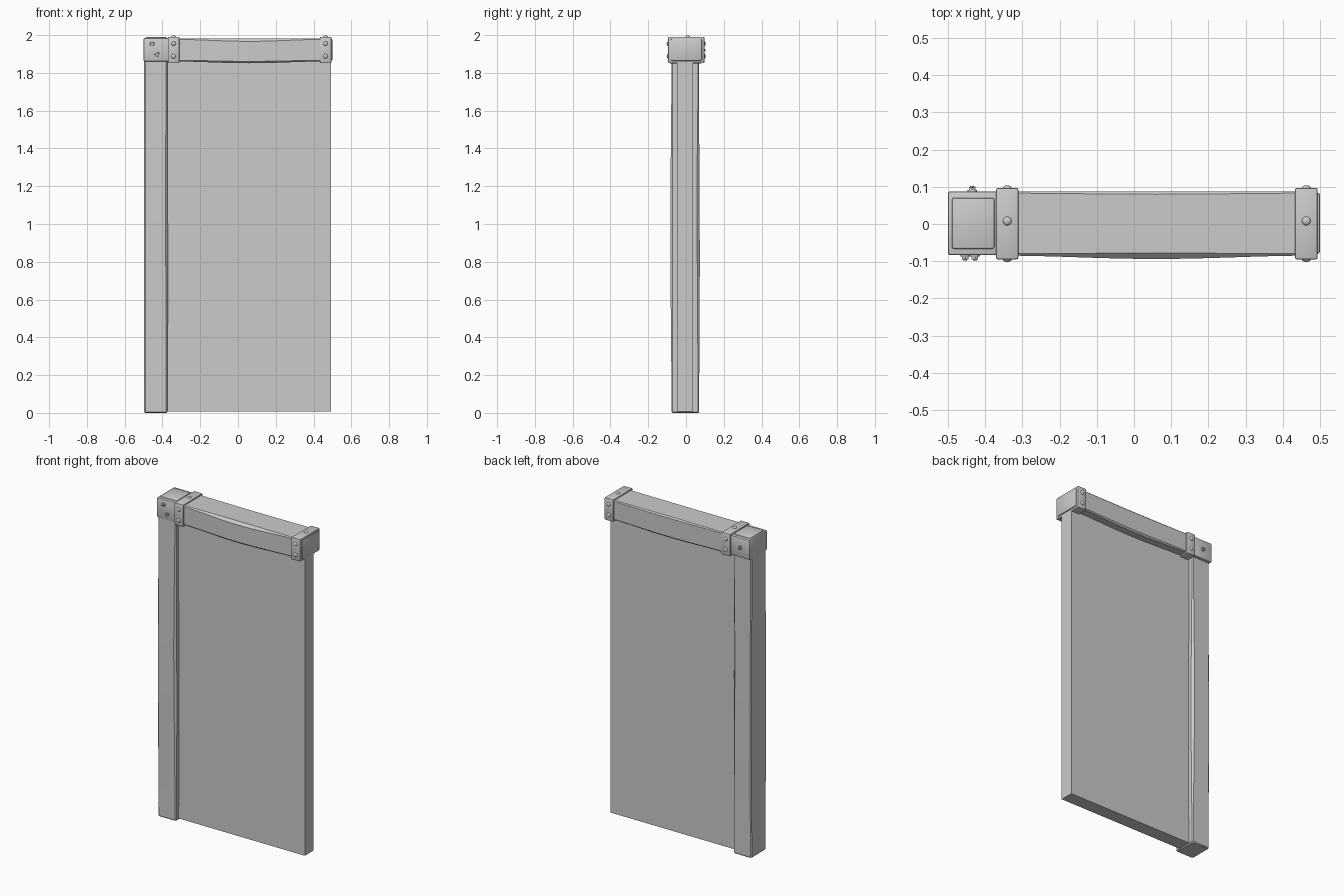
import bpy, bmesh, math
from mathutils import Matrix, Vector

if "Cube" in bpy.data.objects:
    bpy.data.objects.remove(bpy.data.objects["Cube"])


def finish(name, bm, smooth=False):
    bmesh.ops.recalc_face_normals(bm, faces=bm.faces)
    mesh = bpy.data.meshes.new(name)
    bm.to_mesh(mesh)
    bm.free()
    ob = bpy.data.objects.new(name, mesh)
    bpy.context.collection.objects.link(ob)
    if smooth:
        bpy.context.view_layer.objects.active = ob
        ob.select_set(True)
        bpy.ops.object.shade_smooth_by_angle(angle=math.radians(35))
        ob.select_set(False)
    return ob


def box(name, x, y, z, bevel=0.0):
    bm = bmesh.new()
    bmesh.ops.create_cube(bm, size=1)
    for v in bm.verts:
        v.co = Vector([(r[0] + r[1]) / 2 + c * (r[1] - r[0])
                       for r, c in zip((x, y, z), v.co)])
    if bevel:
        bmesh.ops.bevel(bm, geom=bm.edges[:], offset=bevel, segments=2,
                        profile=0.5, affect='EDGES')
    return finish(name, bm, bevel > 0)


def section(a0, a1, b0, b1, cuts):
    """Chamfered rectangle; cuts in order (a0,b0) (a1,b0) (a1,b1) (a0,b1)."""
    c = cuts
    return [(a0, b0 + c[0]), (a0 + c[0], b0), (a1 - c[1], b0), (a1, b0 + c[1]),
            (a1, b1 - c[2]), (a1 - c[2], b1), (a0 + c[3], b1), (a0, b1 - c[3])]


def loft(name, rings):
    bm = bmesh.new()
    rows = [[bm.verts.new(p) for p in r] for r in rings]
    n = len(rows[0])
    for r, s in zip(rows, rows[1:]):
        for i in range(n):
            bm.faces.new((r[i], r[(i + 1) % n], s[(i + 1) % n], s[i]))
    bm.faces.new(rows[0])
    bm.faces.new(rows[-1])
    return finish(name, bm, True)


def bump(t):
    return math.sin(math.pi * min(max(t, 0), 1)) ** 2


# Wall panel
box("wall_panel", (-0.40, 0.493), (-0.048, 0.036), (0.008, 1.88))

# Upright post with slightly worn, bowed faces
rings = []
for i in range(15):
    t = i / 14
    z = 0.006 + t * 1.894
    b = bump(t)
    s = section(-0.497, -0.374 + 0.003 * bump(t * 1.3), -0.077 - 0.006 * b,
                0.070 + 0.003 * bump(t * 1.4 - 0.1),
                (0.006, 0.006 + 0.006 * b, 0.006 + 0.008 * b, 0.006))
    if i == 0:
        rings.append([(-0.435 + (a + 0.435) * 0.92, y * 0.92, 0) for a, y in s])
    rings.append([(a, y, z) for a, y in s])
loft("post", rings)

# Raised top of the post
box("post_top", (-0.490, -0.375), (-0.067, 0.071), (1.90, 1.989), 0.006)

# Top beam, bulging and worn towards its middle
rings = []
for i in range(17):
    t = i / 16
    x = -0.36 + t * 0.84
    b = bump(t)
    s = section(-0.085 - 0.009 * b, 0.088, 1.861 - 0.010 * b, 1.983,
                (0.006 + 0.004 * b, 0.006 + 0.003 * b,
                 0.005 + 0.003 * b, 0.005 + 0.011 * b))
    rings.append([(x, y, z) for y, z in s])
loft("beam", rings)

# Corner joint block on the left and beam tip on the right
box("corner_block", (-0.5, -0.35), (-0.084, 0.088), (1.861, 1.984), 0.006)
box("beam_tip", (0.47, 0.5), (-0.080, 0.084), (1.864, 1.980), 0.006)


def stud(name, pos, axis, kind):
    """Round rivet or hexagonal bolt with washer, pointing along axis."""
    bm = bmesh.new()
    if kind == "rivet":
        bmesh.ops.create_uvsphere(bm, u_segments=12, v_segments=8, radius=0.012)
        bmesh.ops.scale(bm, vec=(1, 1, 0.6), verts=bm.verts)
    else:
        for seg, r, d in ((12, 0.014, 0.006), (6, 0.011, 0.022), (8, 0.006, 0.028)):
            bmesh.ops.create_cone(bm, cap_ends=True, segments=seg, radius1=r,
                                  radius2=r * 0.92, depth=d)
    rot = Vector((0, 0, 1)).rotation_difference(Vector(axis)).to_matrix().to_4x4()
    bmesh.ops.transform(bm, matrix=Matrix.Translation(pos) @ rot, verts=bm.verts)
    finish(name, bm, True)


# Metal straps with rivets on top, front and back
for side, x0, x1 in (("left", -0.371, -0.311), ("right", 0.433, 0.494)):
    xm = (x0 + x1) / 2
    box(side + "_strap", (x0, x1), (-0.095, 0.097), (1.852, 1.991), 0.005)
    stud(side + "_top_rivet", (xm, 0.008, 1.991), (0, 0, 1), "rivet")
    for z in (1.955, 1.888):
        stud(side + "_front_rivet", (xm, -0.095, z), (0, -1, 0), "rivet")
        stud(side + "_back_rivet", (xm, 0.097, z), (0, 1, 0), "rivet")

# Bolts through the corner block
for x, z in ((-0.454, 1.952), (-0.428, 1.897)):
    stud("front_bolt", (x, -0.084, z), (0, -1, 0), "bolt")
stud("back_bolt", (-0.435, 0.088, 1.922), (0, 1, 0), "bolt")
